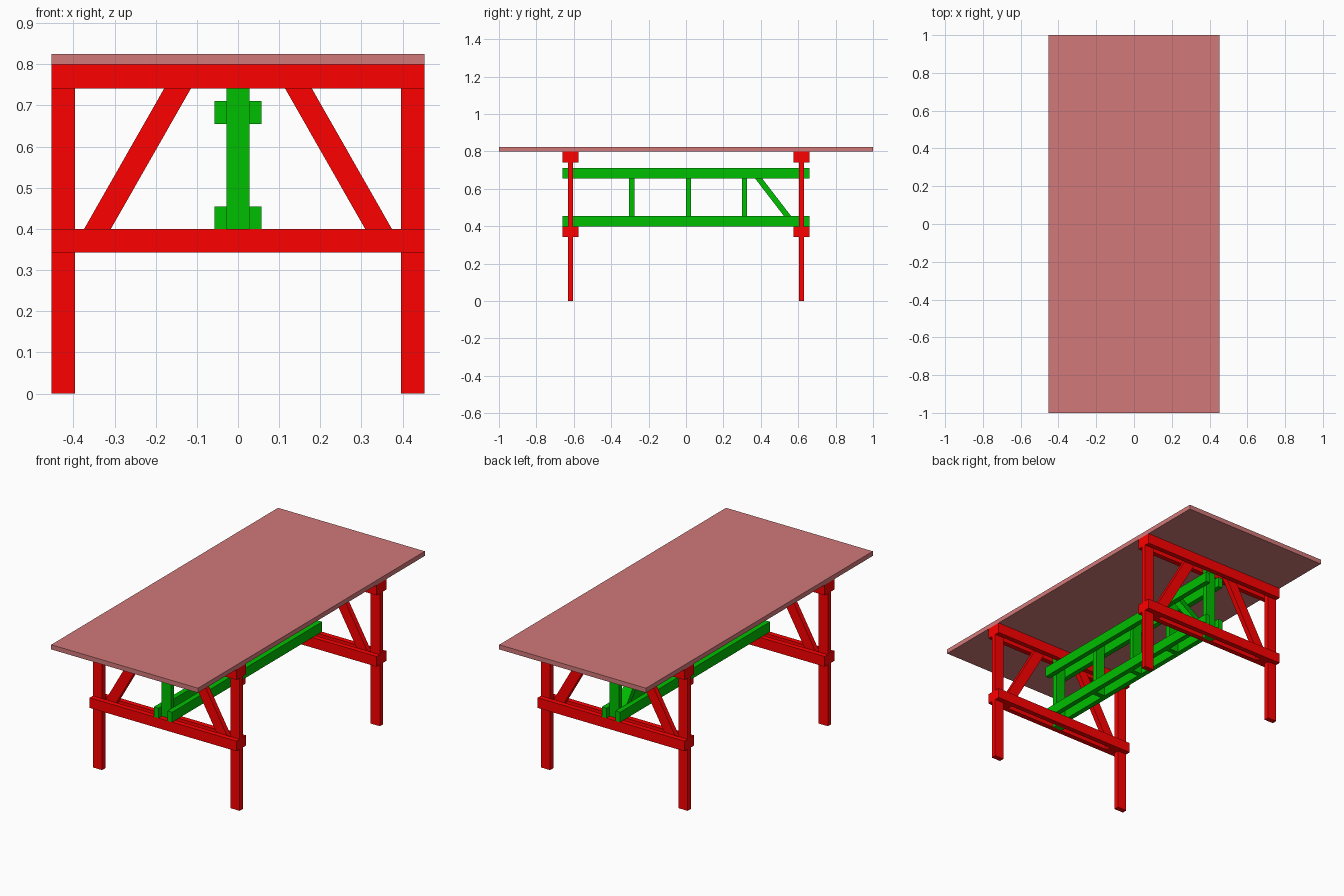
import bpy

if "Cube" in bpy.data.objects:
    bpy.data.objects.remove(bpy.data.objects["Cube"])


def material(name, color):
    m = bpy.data.materials.new(name)
    m.diffuse_color = color
    m.use_nodes = True
    m.node_tree.nodes["Principled BSDF"].inputs["Base Color"].default_value = m.diffuse_color
    return m


RED = material("red_timber", (1.0, 0.0, 0.0, 1))
GREEN = material("green_timber", (0.0, 0.52, 0.0, 1))
TOP = material("top_board", (0.64, 0.19, 0.19, 1))


def prism(name, bottom, top, z0, z1, mat):
    """Beam between two horizontal rectangles (x0, x1, y0, y1)."""
    verts = []
    for (x0, x1, y0, y1), z in ((bottom, z0), (top, z1)):
        verts += [(x0, y0, z), (x1, y0, z), (x1, y1, z), (x0, y1, z)]
    faces = [(3, 2, 1, 0), (4, 5, 6, 7)]
    faces += [(i, (i + 1) % 4, (i + 1) % 4 + 4, i + 4) for i in range(4)]
    me = bpy.data.meshes.new(name)
    me.from_pydata(verts, [], faces)
    me.materials.append(mat)
    ob = bpy.data.objects.new(name, me)
    bpy.context.collection.objects.link(ob)
    return ob


def box(name, cx, cy, wx, wy, z0, z1, mat):
    r = (cx - wx / 2, cx + wx / 2, cy - wy / 2, cy + wy / 2)
    return prism(name, r, r, z0, z1, mat)


T, W = 0.0283, 0.0565     # timber thickness and width
HALF = 0.453              # half width of the table
FRAME_Y = 0.618           # trestle position
LOW, HIGH = 0.343, 0.799  # bottom of low rails, top of high rails

# Table top
box("table_top", 0, 0, 2 * HALF, 2, HIGH, 0.825, TOP)

for end, sy in (("front", -1), ("back", 1)):
    y = sy * FRAME_Y
    # Paired rails clamping the legs
    for side in (-1, 1):
        tag = "outer" if side == sy else "inner"
        ry = y + side * T
        box(f"{end}_{tag}_lower_rail", 0, ry, 2 * HALF, T, LOW, 0.3995, RED)
        box(f"{end}_{tag}_upper_rail", 0, ry, 2 * HALF, T, 0.741, HIGH, RED)
    # Legs and slanted braces
    for hand, sx in (("left", -1), ("right", 1)):
        box(f"{end}_{hand}_leg", sx * (HALF - W / 2), y, W, T, 0, HIGH, RED)
        rects = []
        for c in (0.374, 0.114):
            a, b = sorted((sx * (c - 0.0325), sx * (c + 0.0325)))
            rects.append((a, b, y - T / 2, y + T / 2))
        prism(f"{end}_{hand}_brace", *rects, LOW, HIGH, RED)
    # Centre post held between the rails
    box(f"{end}_centre_post", 0, y, W, T, LOW, HIGH, GREEN)

# Long paired stretcher beams
for hand, sx in (("left", -1), ("right", 1)):
    for level, z in (("lower", 0.3995), ("upper", 0.655)):
        box(f"{hand}_{level}_stretcher", sx * (W + T) / 2, 0, T, 1.322,
            z, z + 0.0555, GREEN)

# Uprights between the stretchers
for i, y in enumerate((-0.29, 0.013, 0.313)):
    box(f"stretcher_upright_{i + 1}", 0, y, W, T, 0.3995, 0.7105, GREEN)

# Single diagonal strut at the back bay
prism("stretcher_strut", (-W / 2, W / 2, 0.566, 0.604),
      (-W / 2, W / 2, 0.327, 0.365), 0.3995, 0.7105, GREEN)
